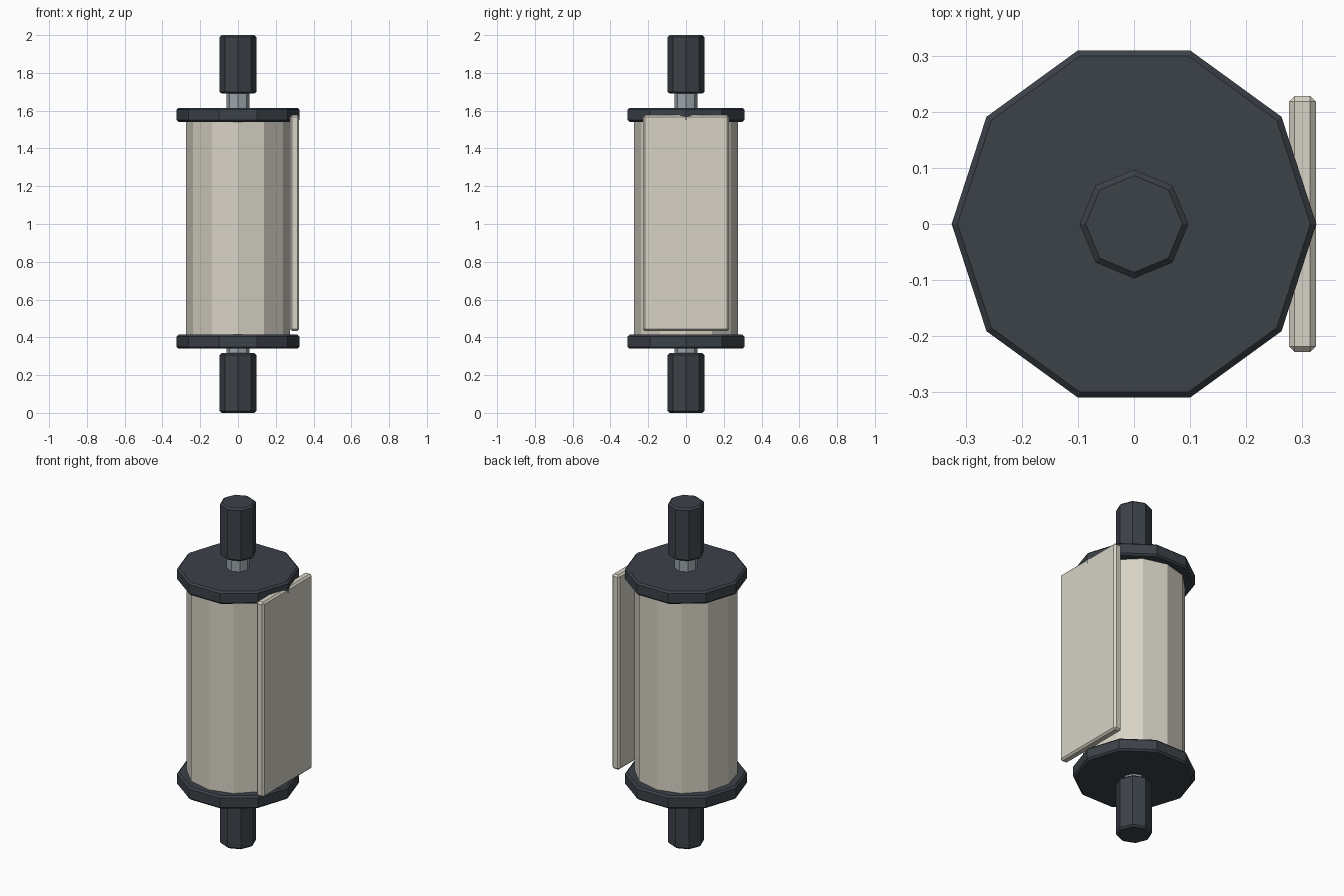
import bpy
from math import radians

if "Cube" in bpy.data.objects:
    bpy.data.objects.remove(bpy.data.objects["Cube"], do_unlink=True)


def make_material(name, rgb):
    mat = bpy.data.materials.new(name)
    mat.use_nodes = True
    mat.diffuse_color = (*rgb, 1)
    mat.node_tree.nodes["Principled BSDF"].inputs["Base Color"].default_value = (*rgb, 1)
    return mat


paper = make_material("pale parchment", (0.68, 0.65, 0.56))
dark = make_material("dark slate", (0.045, 0.054, 0.066))
metal = make_material("grey metal", (0.33, 0.38, 0.41))


def finish(obj, name, mat, bevel):
    obj.name = name
    obj.data.materials.append(mat)
    if bevel:
        # Chamfer only the rims, not the facet edges
        mod = obj.modifiers.new("chamfer", "BEVEL")
        mod.width = bevel
        mod.segments = 1
        mod.limit_method = "ANGLE"
        mod.angle_limit = radians(60)
    return obj


def prism(name, sides, radius, bottom, top, mat, bevel=0):
    bpy.ops.mesh.primitive_cylinder_add(
        vertices=sides, radius=radius, depth=top - bottom,
        location=(0, 0, (bottom + top) / 2), rotation=(0, 0, radians(90)))
    return finish(bpy.context.object, name, mat, bevel)


# Rolled paper and the rod through it
prism("paper_roll", 12, 0.275, 0.38, 1.58, paper)
prism("rod", 8, 0.062, 0.2, 1.8, metal)

# End discs and handles
prism("lower_disc", 10, 0.325, 0.34, 0.415, dark, 0.01)
prism("upper_disc", 10, 0.325, 1.54, 1.615, dark, 0.01)
prism("lower_handle", 8, 0.097, 0, 0.317, dark, 0.01)
prism("upper_handle", 8, 0.097, 1.69, 2, dark, 0.01)

# Loose flat sheet at the side
bpy.ops.mesh.primitive_cube_add(size=1, location=(0.3, 0, 1.005))
sheet = bpy.context.object
sheet.scale = (0.048, 0.456, 1.142)
bpy.ops.object.transform_apply(location=False, rotation=False, scale=True)
finish(sheet, "loose_sheet", paper, 0.01)
